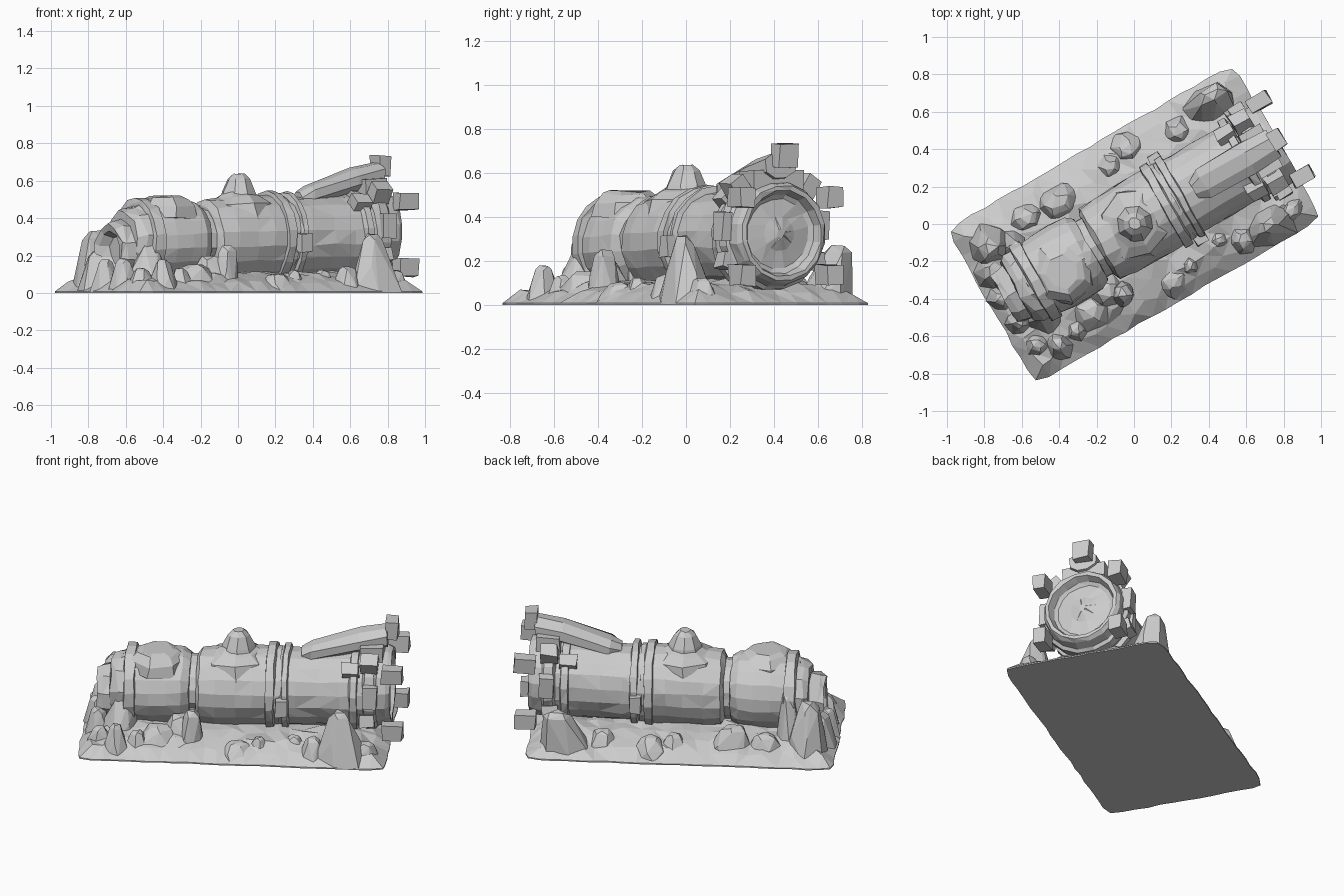
import bpy, bmesh, math, random
from mathutils import Matrix, Vector

if "Cube" in bpy.data.objects:
    bpy.data.objects.remove(bpy.data.objects["Cube"])

rng = random.Random(7)
TURN = Matrix.Rotation(math.radians(30), 4, 'Z')   # wreck lies diagonally

stone = bpy.data.materials.new("pale_grey")
stone.diffuse_color = (0.6, 0.6, 0.6, 1)
stone.use_nodes = True
stone.node_tree.nodes["Principled BSDF"].inputs["Base Color"].default_value = (0.6, 0.6, 0.6, 1)


def finish(name, bm):
    bmesh.ops.recalc_face_normals(bm, faces=bm.faces)
    mesh = bpy.data.meshes.new(name)
    bm.to_mesh(mesh)
    bm.free()
    mesh.materials.append(stone)
    ob = bpy.data.objects.new(name, mesh)
    ob.matrix_world = TURN
    bpy.context.collection.objects.link(ob)
    return ob


def jitter(bm, amount):
    for v in bm.verts:
        v.co += Vector([rng.uniform(-amount, amount) for _ in range(3)])


def axis_height(u):
    return 0.288 + 0.025 * u


def tube(name, profile, sides=18, rough=0.006, drop=0.0):
    """Lathe (position, radius) pairs around the lying axis, closed at both ends."""
    bm = bmesh.new()
    rings = []
    for u, r in profile:
        ring = []
        for i in range(sides):
            a = math.tau * (i + 0.5) / sides
            ring.append(bm.verts.new((u, r * math.cos(a), axis_height(u) - drop + r * math.sin(a))))
        rings.append(ring)
    for a, b in zip(rings, rings[1:]):
        for i in range(sides):
            j = (i + 1) % sides
            bm.faces.new((a[i], a[j], b[j], b[i]))
    bm.faces.new(rings[0])
    bm.faces.new(rings[-1])
    jitter(bm, rough)
    bmesh.ops.triangulate(bm, faces=[f for f in bm.faces if len(f.verts) == 4 and rng.random() < 0.5])
    return finish(name, bm)


def block(name, centre, size, roll=0.0, rough=0.006):
    bm = bmesh.new()
    m = Matrix.Translation(centre) @ Matrix.Rotation(roll, 4, 'X') @ Matrix.Diagonal((*size, 1))
    bmesh.ops.create_cube(bm, size=1, matrix=m)
    jitter(bm, rough)
    return finish(name, bm)


def rock(name, u, v, r, h, taper=0.4, stretch=1.0, lean=(0, 0)):
    """Faceted boulder: the hull of a few rough rings."""
    bm = bmesh.new()
    for t, w, n in ((0, 1, 7), (0.45, 0.5 + 0.5 * taper, 6), (0.88, taper, 5), (1, taper * 0.6, 3)):
        turn = rng.uniform(0, math.tau)
        for i in range(n):
            a = turn + math.tau * i / n
            k = r * w * rng.uniform(0.82, 1.12)
            bm.verts.new((u + k * stretch * math.cos(a) + lean[0] * t,
                          v + k * math.sin(a) + lean[1] * t,
                          0.005 + h * t * rng.uniform(0.95, 1)))
    hull = bmesh.ops.convex_hull(bm, input=bm.verts)
    loose = [g for g in hull["geom_interior"] if isinstance(g, bmesh.types.BMVert)]
    bmesh.ops.delete(bm, geom=loose, context='VERTS')
    return finish(name, bm)


def cap(name, u, v, levels, sides, rough=0.006):
    """Upright stacked polygon from (height, radius) pairs."""
    bm = bmesh.new()
    for z, r in levels:
        for i in range(sides):
            a = math.tau * i / sides
            bm.verts.new((u + r * math.cos(a), v + r * math.sin(a), z))
    n = sides
    vs = list(bm.verts)
    for k in range(len(levels) - 1):
        for i in range(n):
            j = (i + 1) % n
            bm.faces.new((vs[k*n+i], vs[k*n+j], vs[k*n+n+j], vs[k*n+n+i]))
    bm.faces.new(vs[:n])
    bm.faces.new(vs[-n:])
    jitter(bm, rough)
    return finish(name, bm)


# Rubble ground: rough slab with clipped corners, thin at the rim, raised beneath the boiler
bm = bmesh.new()
bmesh.ops.create_grid(bm, x_segments=22, y_segments=12, size=1)
grid_faces = list(bm.faces)
for v in bm.verts:
    x, y = v.co.x * 0.89, v.co.y * 0.482
    edge = min(0.482 - abs(y), 0.89 - abs(x))
    if edge > 0.01:
        x += rng.uniform(-0.02, 0.02)
        y += rng.uniform(-0.02, 0.02)
        z = 0.012 + 0.09 * min(1, edge / 0.2) + rng.uniform(-0.008, 0.022)
    else:
        z = 0.008
        x -= math.copysign(rng.uniform(0, 0.012), x) * (abs(x) > 0.8)
        y -= math.copysign(rng.uniform(0, 0.01), y)
        if abs(x) > 0.87 and abs(y) > 0.465:
            x, y = x * 0.985, y * 0.96
    v.co = (x, y, z)
bmesh.ops.triangulate(bm, faces=grid_faces)
slab = bmesh.ops.extrude_face_region(bm, geom=list(bm.faces))
for g in slab["geom"]:
    if isinstance(g, bmesh.types.BMVert):
        g.co.z = 0
finish("rubble_ground", bm)

# Boiler barrel in three worn sections
tube("rear_barrel", [(-0.66, 0.19), (-0.6, 0.215), (-0.5, 0.224), (-0.4, 0.224), (-0.31, 0.217), (-0.27, 0.19)])
tube("broken_neck", [(-0.32, 0.175), (-0.17, 0.175)], 14)
tube("middle_barrel", [(-0.23, 0.185), (-0.21, 0.22), (-0.12, 0.23), (0, 0.232), (0.1, 0.232), (0.25, 0.23)])
tube("front_barrel", [(0.22, 0.226), (0.35, 0.222), (0.48, 0.222), (0.6, 0.224), (0.76, 0.228)])

# Bands around the barrel
for name, u, w, r in (("rear_band", -0.61, 0.07, 0.236), ("middle_band", 0.2, 0.055, 0.252),
                      ("joint_band", 0.285, 0.045, 0.246), ("collar_band", 0.68, 0.05, 0.252)):
    tube(name, [(u - w/2, r - 0.03), (u - w/2 + 0.006, r), (u + w/2 - 0.006, r), (u + w/2, r - 0.03)], 18, 0.005)

# Front rim with a recessed, slightly domed door
tube("front_rim", [(0.73, 0.22), (0.745, 0.258), (0.8, 0.258), (0.812, 0.24), (0.865, 0.232),
                   (0.89, 0.218), (0.89, 0.198), (0.845, 0.182), (0.835, 0.16), (0.845, 0.08),
                   (0.865, 0.02)], 16, 0.004, -0.015)

# Drooping broken rear end
tube("rear_collar", [(-0.63, 0.215), (-0.68, 0.205), (-0.72, 0.18)], 12, 0.012, 0.01)
tube("rear_ring", [(-0.7, 0.17), (-0.77, 0.16), (-0.8, 0.145), (-0.79, 0.115), (-0.74, 0.08)], 10, 0.008, 0.045)

# Domes on top
cap("dome_saddle", 0, 0, [(0.4, 0.2), (0.475, 0.185), (0.515, 0.13), (0.535, 0.09)], 8, 0.008)
cap("steam_dome", 0.005, 0, [(0.51, 0.105), (0.545, 0.092), (0.61, 0.06), (0.637, 0.034)], 8, 0.004)
cap("rear_hatch", -0.46, -0.03, [(0.4, 0.18), (0.465, 0.17), (0.505, 0.125), (0.515, 0.09)], 7, 0.008)

# Fallen funnel rising towards the front
bm = bmesh.new()
sections = []
for u, z, w, h in ((0.37, 0.5, 0.1, 0.07), (0.43, 0.525, 0.17, 0.1), (0.7, 0.6, 0.18, 0.13), (0.86, 0.635, 0.16, 0.12)):
    sections.append([bm.verts.new((u, w * 0.54 * math.cos(a), z + h * 0.54 * math.sin(a)))
                     for a in (math.tau * (i + 0.5) / 8 for i in range(8))])
for a, b in zip(sections, sections[1:]):
    for i in range(8):
        bm.faces.new((a[i], a[i-1], b[i-1], b[i]))
bm.faces.new(sections[0])
bm.faces.new(sections[-1])
jitter(bm, 0.006)
finish("fallen_funnel", bm)
block("funnel_support", (0.78, 0, 0.56), (0.13, 0.26, 0.1))
block("top_lug", (0.885, 0.01, 0.68), (0.07, 0.1, 0.11))

# Lugs and clamps on both sides of the front
for s, side in ((-1, "right"), (1, "left")):
    for z, tag in ((0.49, "upper"), (0.135, "lower")):
        block(f"{tag}_lug_{side}", (0.905, s * 0.23, z), (0.12, 0.075, 0.095))
    block(f"shoulder_clamp_{side}", (0.77, s * 0.185, 0.54), (0.1, 0.08, 0.09), -s * 0.6)
    block(f"collar_clamp_{side}", (0.66, s * 0.165, 0.48), (0.1, 0.07, 0.08), -s * 0.7)
    block(f"flank_clamp_{side}", (0.78, s * 0.255, 0.36), (0.08, 0.05, 0.13))
    block(f"low_clamp_{side}", (0.76, s * 0.24, 0.2), (0.09, 0.05, 0.07), s * 0.3)
    block(f"band_clamp_{side}", (0.27, s * 0.25, 0.27), (0.07, 0.05, 0.1))

# Large boulders
rock("front_right_spire", 0.63, -0.37, 0.125, 0.32, 0.35, 1.3, (-0.02, 0.0))
rock("front_left_spire", 0.66, 0.35, 0.115, 0.27, 0.5, 1.5, (0.05, 0.04))
rock("rear_left_pillar", -0.72, 0.29, 0.12, 0.33, 0.5, 1.1, (-0.01, -0.02))
rock("rear_left_slab", -0.62, 0.25, 0.09, 0.36, 0.5, lean=(0.02, -0.06))
rock("rear_right_slab", -0.67, -0.19, 0.13, 0.28, 0.5, lean=(0.04, 0.04))
rock("rear_corner_rock", -0.67, -0.36, 0.09, 0.18, 0.5, 0.9)
rock("rear_tail_rock", -0.81, 0.01, 0.08, 0.18, 0.5)
rock("gap_right_pillar", -0.24, -0.29, 0.075, 0.25, 0.7)
rock("gap_right_rock", -0.31, -0.24, 0.12, 0.2, 0.5, 1.2)
rock("gap_left_rock", -0.3, 0.3, 0.12, 0.18, 0.5, 1.25)
rock("gap_crown_shard", -0.25, -0.09, 0.07, 0.42, 0.7)

# Smaller stones scattered along the flanks
for i, (u, v, r, h) in enumerate(((0.03, -0.37, 0.1, 0.1), (0.15, -0.34, 0.07, 0.12), (0.46, -0.36, 0.1, 0.14),
                                  (0.35, -0.3, 0.07, 0.12), (-0.43, -0.29, 0.13, 0.15), (-0.55, -0.34, 0.08, 0.13),
                                  (0.76, -0.36, 0.08, 0.12), (0.17, 0.36, 0.11, 0.12), (0.04, 0.33, 0.09, 0.13),
                                  (0.45, 0.31, 0.1, 0.13), (-0.48, 0.31, 0.1, 0.14), (-0.79, -0.15, 0.08, 0.18),
                                  (-0.78, 0.16, 0.1, 0.22), (-0.77, -0.3, 0.08, 0.13))):
    rock(f"stone_{i + 1}", u, v, r, h, 0.5, rng.uniform(0.9, 1.3))
